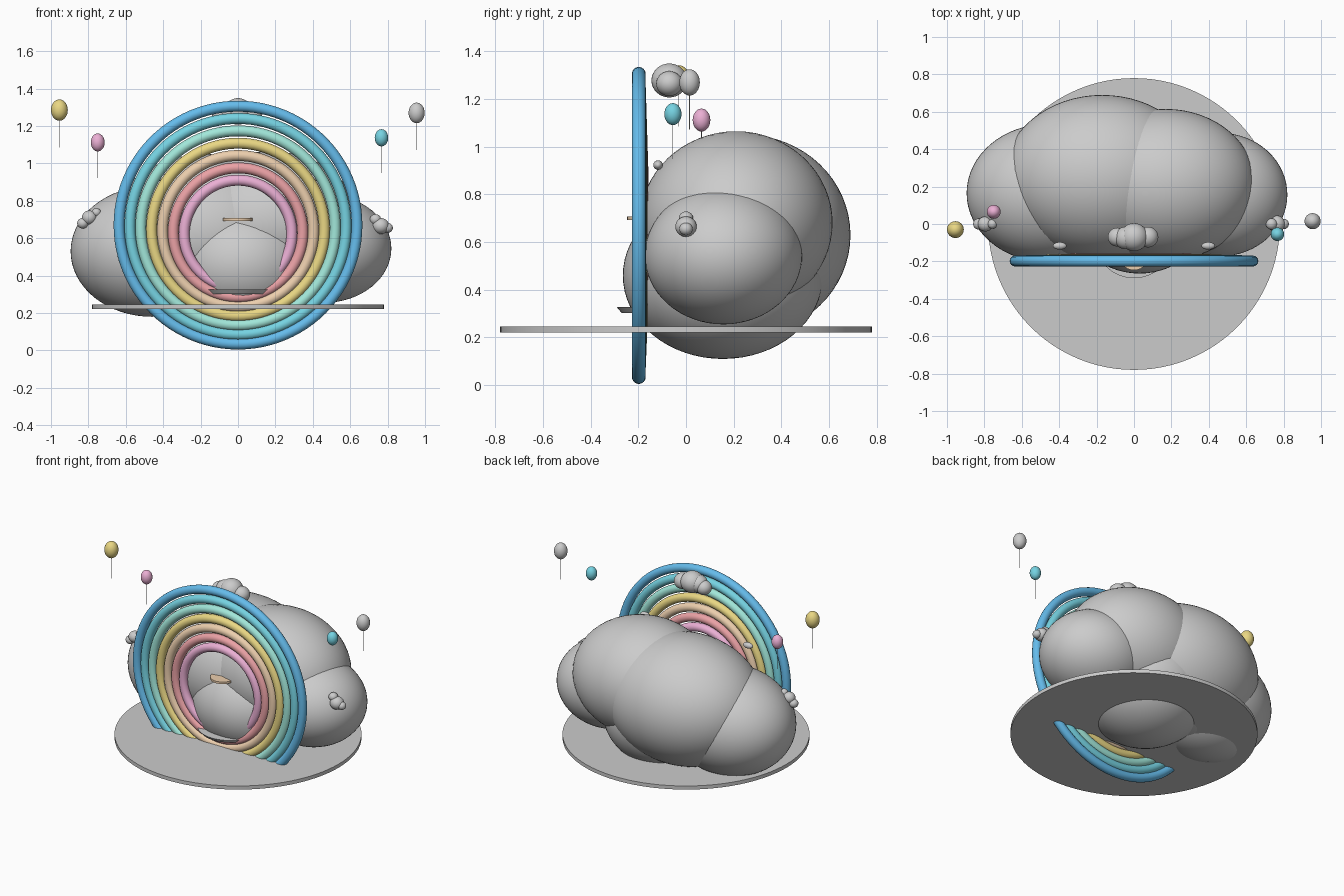
import bpy

if "Cube" in bpy.data.objects:
    bpy.data.objects.remove(bpy.data.objects["Cube"])

MATS = {}


def finish(name, color=None):
    """Name the active object, shade it smooth and colour it."""
    ob = bpy.context.object
    ob.name = name
    bpy.ops.object.shade_smooth_by_angle()
    if color:
        if color not in MATS:
            MATS[color] = bpy.data.materials.new("colour_%d" % len(MATS))
            MATS[color].diffuse_color = (*color, 1)
        ob.data.materials.append(MATS[color])
    return ob


def blob(name, loc, radii, color=None, seg=32):
    bpy.ops.mesh.primitive_uv_sphere_add(segments=seg, ring_count=seg // 2, location=loc)
    bpy.context.object.scale = radii
    bpy.ops.object.transform_apply(location=False, rotation=False, scale=True)
    return finish(name, color)


def disc(name, loc, r_bottom, r_top, depth, color=None, verts=64):
    bpy.ops.mesh.primitive_cone_add(vertices=verts, radius1=r_bottom, radius2=r_top,
                                    depth=depth, location=loc)
    return finish(name, color)


BLUE, CYAN, MINT = (0.13, 0.50, 0.83), (0.18, 0.65, 0.76), (0.36, 0.80, 0.70)
YELLOW, PEACH = (0.82, 0.68, 0.23), (0.84, 0.62, 0.42)
ROSE, LILAC = (0.83, 0.36, 0.38), (0.83, 0.43, 0.66)

# Rainbow: seven touching rings, each slightly lower and further back
for i, col in enumerate([BLUE, CYAN, MINT, YELLOW, PEACH, ROSE, LILAC]):
    bpy.ops.mesh.primitive_torus_add(
        major_radius=0.636 - 0.058 * i, minor_radius=0.029,
        major_segments=96, minor_segments=16,
        location=(0, -0.198 + 0.002 * i, 0.67 - 0.008 * i), rotation=(1.5707963, 0, 0))
    finish("rainbow_ring_%d" % (i + 1), col)

# Large cloud body
blob("cloud_left", (-0.46, 0.165, 0.53), (0.435, 0.37, 0.35), seg=64)
blob("cloud_back_left", (-0.17, 0.25, 0.63), (0.53, 0.44, 0.42), seg=64)
blob("cloud_back_right", (0.17, 0.21, 0.68), (0.48, 0.405, 0.385), seg=64)
blob("cloud_right", (0.46, 0.157, 0.545), (0.36, 0.33, 0.29), seg=64)
blob("cloud_front", (0.03, 0.155, 0.46), (0.41, 0.42, 0.35), seg=64)

# Base plate, front tray and small shelf
disc("base_plate", (0, 0, 0.233), 0.78, 0.78, 0.025, verts=96)
disc("front_tray", (0, -0.08, 0.315), 0.19, 0.21, 0.024)
disc("small_shelf", (0, -0.167, 0.70), 0.08, 0.08, 0.014, PEACH, 32)

# Small decorative clouds
PUFFS = {
    "top_puff": [(0, -0.07, 1.278, 0.075), (-0.09, -0.07, 1.262, 0.05),
                 (0.075, -0.07, 1.265, 0.055), (-0.045, -0.075, 1.275, 0.06)],
    "left_puff": [(-0.83, 0, 0.68, 0.03), (-0.795, 0, 0.71, 0.04), (-0.757, 0, 0.737, 0.025)],
    "right_puff": [(0.735, 0, 0.70, 0.03), (0.763, 0, 0.665, 0.045), (0.80, 0, 0.655, 0.028)],
}
for name, parts in PUFFS.items():
    for i, (x, y, z, r) in enumerate(parts):
        blob("%s_%d" % (name, i + 1), (x, y, z), (r, r, r * 0.95))
for side in (-1, 1):
    blob("pebble", (side * 0.397, -0.117, 0.923), (0.036, 0.02, 0.02))

# Balloons with hanging strings
for x, y, z, r, h, col in [(-0.955, -0.03, 1.285, 0.045, 0.057, YELLOW),
                           (-0.75, 0.065, 1.112, 0.037, 0.048, LILAC),
                           (0.955, 0.015, 1.27, 0.043, 0.055, None),
                           (0.767, -0.055, 1.137, 0.036, 0.046, CYAN)]:
    blob("balloon", (x, y, z), (r, r, h), col)
    disc("balloon_string", (x, y, z - h - 0.07), 0.0015, 0.0015, 0.145, None, 6)

for m in bpy.data.materials:
    if m.users and not m.is_grease_pencil:
        m.use_nodes = True
        m.node_tree.nodes["Principled BSDF"].inputs["Base Color"].default_value = m.diffuse_color
